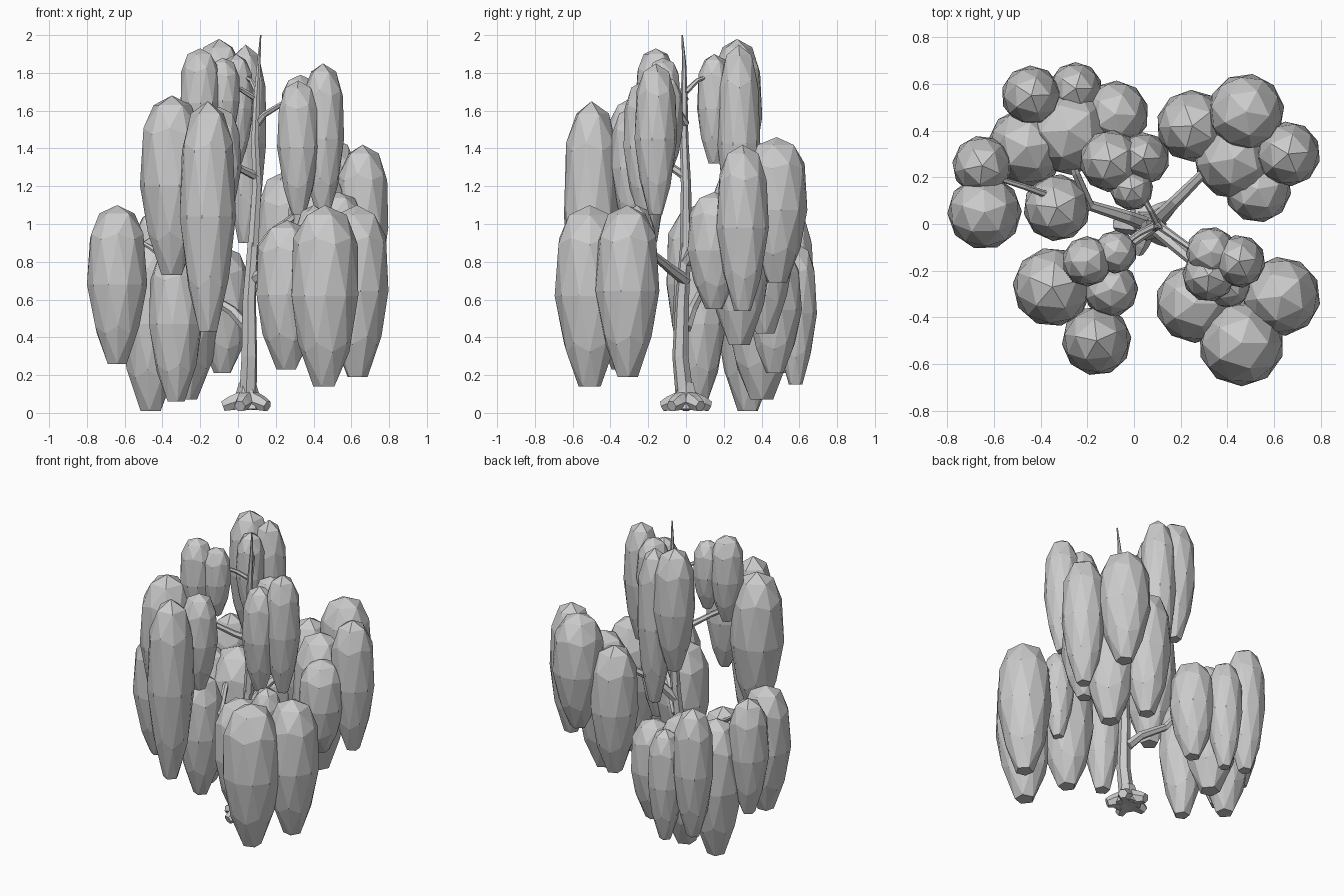
import bpy, bmesh, math, random
from mathutils import Vector, Matrix

random.seed(4)
cube = bpy.data.objects.get("Cube")
if cube:
    bpy.data.objects.remove(cube, do_unlink=True)


def make_material(name, colour):
    mat = bpy.data.materials.new(name)
    mat.use_nodes = True
    mat.diffuse_color = colour
    mat.node_tree.nodes["Principled BSDF"].inputs["Base Color"].default_value = colour
    return mat


GREY = make_material("plain grey", (0.6, 0.6, 0.6, 1))


def add_object(name, data):
    obj = bpy.data.objects.new(name, data)
    data.materials.append(GREY)
    bpy.context.scene.collection.objects.link(obj)
    return obj


def hanging_clump(name, x, y, radius, bottom, top):
    """Faceted ball with full shoulders, tapering down to a flat underside."""
    bm = bmesh.new()
    bmesh.ops.create_icosphere(bm, subdivisions=2, radius=1)
    spin = Matrix.Rotation(random.uniform(0, math.tau), 3, "Z")
    bmesh.ops.rotate(bm, verts=bm.verts, matrix=spin)
    half = (top - bottom) / 2
    lowest = sorted(v.co.z for v in bm.verts)[1]
    for v in bm.verts:
        height = max(v.co.z, lowest)
        if height < 0:
            drop = height / lowest
            rise = -drop
            width = radius * (1.03 - 0.38 * drop ** 1.5)
        else:
            rise = height ** 0.7
            width = radius * (1.03 + 0.25 * height ** 2)
        v.co = (x + v.co.x * width, y + v.co.y * width, bottom + half * (1 + rise))
    mesh = bpy.data.meshes.new(name)
    bm.to_mesh(mesh)
    bm.free()
    return add_object(name, mesh)


def foliage(name, clumps):
    for number, clump in enumerate(clumps, 1):
        hanging_clump(f"{name}_foliage_{number}", *clump)


def limb(name, start, end, points):
    """Tapered six-sided limb through the points."""
    curve = bpy.data.curves.new(name, "CURVE")
    curve.dimensions = "3D"
    curve.bevel_depth = 1
    curve.bevel_resolution = 1
    curve.use_fill_caps = True
    spline = curve.splines.new("POLY")
    spline.use_smooth = False
    spline.points.add(len(points) - 1)
    for i, (point, co) in enumerate(zip(spline.points, points)):
        point.co = (*co, 1)
        point.radius = start + (end - start) * i / (len(points) - 1)
    return add_object(name, curve)


# Foliage clusters: x, y, radius, bottom, top
foliage("front_right", [
    (-.35, -.27, .165, .73, 1.68), (-.2, -.16, .105, 1.35, 1.93),
    (-.08, -.12, .09, 1.42, 1.88), (-.1, -.28, .115, .97, 1.62),
    (-.16, -.5, .145, .43, 1.65)])
foliage("front_left", [
    (.46, -.51, .18, .14, 1.1), (.63, -.31, .165, .19, 1.1),
    (.26, -.34, .165, .23, 1.02), (.33, -.12, .105, 1.25, 1.79),
    (.45, -.16, .11, 1.05, 1.85), (.32, -.22, .11, 1.05, 1.76),
    (.4, -.26, .1, .5, 1.1)])
foliage("back_left", [
    (.48, .48, .16, .69, 1.46), (.25, .42, .15, .42, 1.28),
    (.66, .3, .135, .54, 1.42), (.43, .28, .17, .36, 1.28),
    (.53, .15, .14, .55, 1.17)])
foliage("back_right", [
    (-.44, .55, .125, .21, 1.08), (-.25, .58, .11, .15, .9),
    (-.08, .47, .14, .21, .88), (-.28, .4, .185, .07, .95),
    (-.46, .33, .165, .01, .93)])
foliage("right_side", [
    (-.65, .25, .125, .31, 1.09), (-.64, .05, .155, .26, 1.1),
    (-.33, .07, .14, .06, .88)])
foliage("crown", [
    (-.1, .27, .13, 1.15, 1.98), (.04, .28, .11, .9, 1.95),
    (-.01, .15, .09, 1.32, 1.9)])

# Trunk with a thin leader on top
limb("trunk", .05, .03, [(.05, 0, .02), (.06, -.03, .3), (.06, -.02, .6), (.08, 0, .9)])
limb("upper_trunk", .032, .018, [(.08, 0, .88), (.1, 0, 1.2), (.09, -.01, 1.45), (.1, -.01, 1.7)])
limb("leader", .018, .004, [(.1, -.01, 1.68), (.11, -.01, 1.85), (.12, -.02, 2)])

# Root flare: a squat collar and a ring of stubby roots
base = Vector((.05, 0, .05))
limb("root_collar", .09, .045, [(.05, 0, .02), (.05, 0, .08), (.05, 0, .16)])
for i in range(5):
    angle = math.tau * (i + .5) / 5
    out = Vector((math.cos(angle), math.sin(angle), 0))
    limb(f"root_{i + 1}", .055, .03,
         [base + out * .02 + Vector((0, 0, .02)), base + out * .09, base + out * .13 - Vector((0, 0, .015))])

# Main branches reaching into each cluster
limb("right_branch", .032, .014, [(.05, 0, .45), (-.03, .03, .54), (-.19, .08, .64), (-.25, .22, .75), (-.3, .36, .8)])
limb("right_twig", .016, .01, [(-.36, .12, .8), (-.47, .16, .88), (-.6, .2, .95)])
limb("front_left_branch", .032, .014, [(.07, 0, .7), (.16, -.08, .76), (.3, -.2, .86), (.45, -.36, .9)])
limb("back_left_branch", .032, .014, [(.08, 0, .8), (.18, .1, .95), (.3, .22, 1.04), (.46, .36, 1.1)])
limb("front_right_branch", .024, .012, [(.1, 0, 1.25), (.02, -.06, 1.29), (-.1, -.15, 1.37), (-.25, -.27, 1.45)])
limb("high_left_branch", .02, .009, [(.1, 0, 1.53), (.14, -.03, 1.58), (.24, -.1, 1.64), (.38, -.15, 1.7)])
limb("high_right_branch", .016, .008, [(.1, 0, 1.66), (.02, -.04, 1.71), (-.06, -.1, 1.75), (-.18, -.15, 1.78)])
limb("crown_branch", .016, .008, [(.1, 0, 1.7), (.07, .06, 1.76), (.02, .14, 1.79)])
